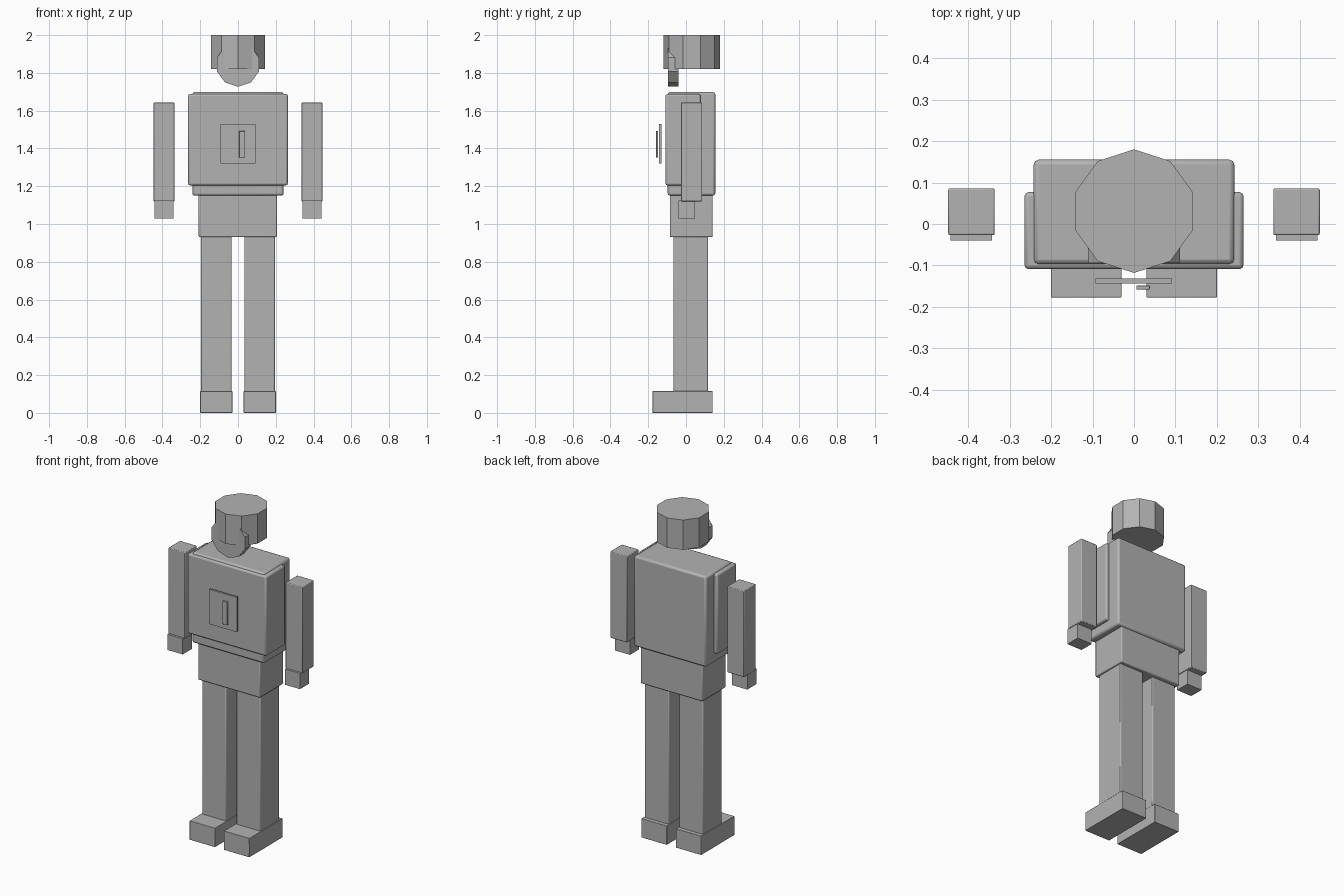
import bpy
import math

default = bpy.data.objects.get("Cube")
if default:
    bpy.data.objects.remove(default, do_unlink=True)

# Single plain grey
grey = bpy.data.materials.new("plain_grey")
grey.use_nodes = True
COLOUR = (0.45, 0.45, 0.45, 1)
grey.diffuse_color = COLOUR
grey.node_tree.nodes["Principled BSDF"].inputs["Base Color"].default_value = COLOUR


def finish(name, bevel, segments=2):
    """Name the active part, colour it and soften its edges."""
    ob = bpy.context.object
    ob.name = name
    ob.data.materials.append(grey)
    bpy.ops.object.transform_apply(location=False, rotation=True, scale=True)
    if bevel:
        mod = ob.modifiers.new("soft_edges", "BEVEL")
        mod.width = bevel
        mod.segments = segments
        bpy.ops.object.shade_smooth_by_angle(angle=math.radians(25))
    return ob


def box(name, x, y, z, bevel=0.0):
    """Box from its (low, high) extents on each axis."""
    spans = (x, y, z)
    bpy.ops.mesh.primitive_cube_add(size=1, location=[(a + b) / 2 for a, b in spans])
    bpy.context.object.scale = [b - a for a, b in spans]
    return finish(name, bevel)


def pair(name, x, y, z, bevel=0.0):
    """The same box on both sides of the body."""
    box("left_" + name, x, y, z, bevel)
    box("right_" + name, (-x[1], -x[0]), y, z, bevel)


# Ten-sided helmet, a corner facing front
bpy.ops.mesh.primitive_cylinder_add(vertices=10, radius=0.149, depth=0.18,
                                    location=(0, 0.031, 1.91))
finish("helmet", 0)

# Ten-sided chin guard lying along y, a corner facing down
bpy.ops.mesh.primitive_cylinder_add(vertices=10, radius=0.117, depth=0.054,
                                    location=(0, -0.067, 1.844),
                                    rotation=(math.pi / 2, 0, 0))
finish("chin_guard", 0)

# Torso
box("torso", (-0.242, 0.242), (-0.097, 0.155), (1.15, 1.698), 0.012)
box("chest_armour", (-0.264, 0.264), (-0.109, 0.077), (1.205, 1.688), 0.01)
box("pelvis", (-0.208, 0.206), (-0.085, 0.141), (0.93, 1.16), 0.006)

# Chest plate and its raised bar
box("chest_plate", (-0.093, 0.092), (-0.143, -0.131), (1.32, 1.53))
box("chest_bar", (0.006, 0.038), (-0.158, -0.148), (1.352, 1.492), 0.002)

# Limbs
pair("arm", (0.336, 0.448), (-0.027, 0.086), (1.12, 1.642), 0.004)
pair("hand", (0.342, 0.443), (-0.04, 0.047), (1.03, 1.125))
pair("leg", (0.034, 0.195), (-0.066, 0.117), (0.01, 0.935), 0.006)
pair("foot", (0.03, 0.2), (-0.177, 0.141), (0, 0.115), 0.002)
